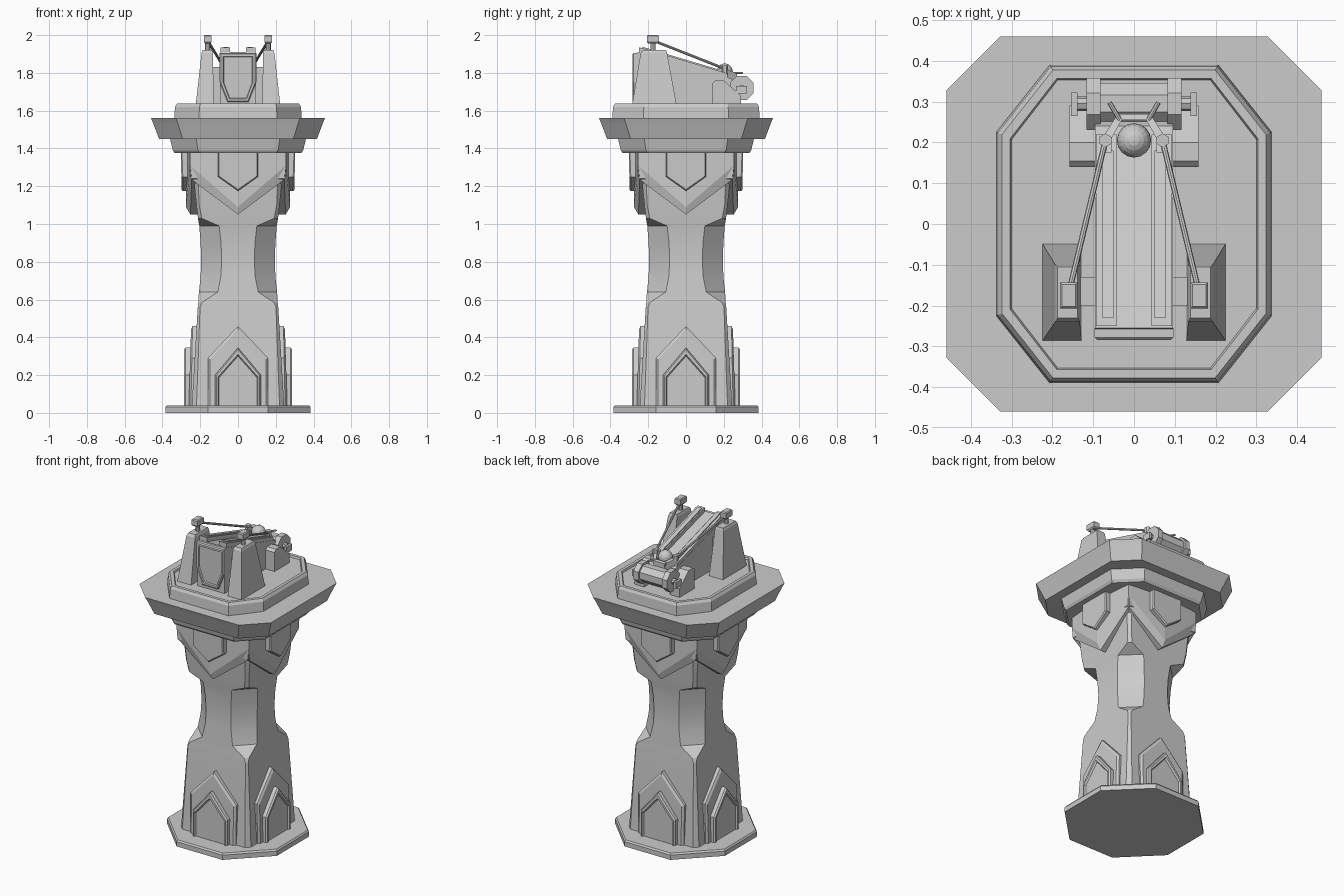
import bpy, bmesh
from math import pi
from mathutils import Vector, Matrix

if "Cube" in bpy.data.objects:
    bpy.data.objects.remove(bpy.data.objects["Cube"])


def loft(name, rings, turns=1):
    """Skin rings of equal point count, cap both ends; repeat around z."""
    bm = bmesh.new()
    rows = [[bm.verts.new(p) for p in r] for r in rings]
    n = len(rows[0])
    for a, b in zip(rows, rows[1:]):
        for i in range(n):
            j = (i + 1) % n
            bm.faces.new((a[i], a[j], b[j], b[i]))
    bm.faces.new(rows[0])
    bm.faces.new(rows[-1])
    bmesh.ops.recalc_face_normals(bm, faces=bm.faces)
    me = bpy.data.meshes.new(name)
    bm.to_mesh(me)
    bm.free()
    for k in range(turns):
        ob = bpy.data.objects.new(name, me)
        ob.rotation_euler.z = k * pi / 2
        bpy.context.collection.objects.link(ob)
    return ob


def oct_ring(hx, hy, cx, cy, z):
    return [(-hx, -hy + cy, z), (-hx + cx, -hy, z), (hx - cx, -hy, z), (hx, -hy + cy, z),
            (hx, hy - cy, z), (hx - cx, hy, z), (-hx + cx, hy, z), (-hx, hy - cy, z)]


def sq(h, c, z):
    return oct_ring(h, h, c, c, z)


def rect(x0, x1, y0, y1, z):
    return [(x0, y0, z), (x1, y0, z), (x1, y1, z), (x0, y1, z)]


def box(name, x0, x1, y0, y1, z0, z1):
    loft(name, [rect(x0, x1, y0, y1, z0), rect(x0, x1, y0, y1, z1)])


def side_prism(name, pts, x0, x1):
    """Profile of (y, z) points extruded along x."""
    loft(name, [[(x, y, z) for y, z in pts] for x in (x0, x1)])


def rod(name, a, b, r, sides=8, twist=0):
    a, b = Vector(a), Vector(b)
    bpy.ops.mesh.primitive_cylinder_add(vertices=sides, radius=r, depth=(b - a).length)
    ob = bpy.context.object
    ob.name = name
    q = (b - a).to_track_quat('Z', 'Y')
    ob.matrix_world = Matrix.Translation((a + b) / 2) @ q.to_matrix().to_4x4() @ Matrix.Rotation(twist, 4, 'Z')


# Foot plate and waisted shaft with cut corners
loft("foot_plate", [sq(.385, .225, 0), sq(.385, .225, .03), sq(.378, .221, .04)])
shaft = loft("tower_shaft", [sq(.245, .025, .03), sq(.213, .012, .56), sq(.21, .02, .585), sq(.207, .1, .64),
                             sq(.198, .107, .72), sq(.195, .109, .81), sq(.198, .108, .9),
                             sq(.205, .105, .99), sq(.212, .02, 1.03),
                             sq(.22, .015, 1.1), sq(.25, .03, 1.39)])
bpy.context.view_layer.objects.active = shaft
shaft.select_set(True)
bpy.ops.object.shade_smooth_by_angle(angle=.3)


# Pointed arches around the bottom, each a backing slab and a raised door frame
def arch(w, s, p, y, lean=0.0):
    return [(x, y + lean * z, z) for x, z in ((-w, .03), (-w, s), (0, p), (w, s), (w, .03))]


loft("arch_surround", [arch(.16, .29, .46, -.19), arch(.16, .29, .46, -.25, .02),
                       arch(.147, .285, .44, -.262, .03)], 4)
loft("arch_door", [arch(.122, .2, .345, -.2), arch(.122, .2, .345, -.278),
                   arch(.115, .198, .335, -.287), arch(.106, .19, .31, -.287),
                   arch(.1, .187, .3, -.277)], 4)


# Chevron collar: thickened top of the shaft, its V-shaped lower edge sloping inward
def collar(s, v_end, v_mid, end, mid):
    pts = ((0, 1.385), (.253, 1.385), (.253, v_end), (0, v_mid))
    return [(s * x, -(mid + (end - mid) * x / .253), z) for x, z in pts]


for s in (-1, 1):
    loft("chevron_collar", [collar(s, 1.24, 1.05, .19, .17), collar(s, 1.24, 1.05, .245, .252),
                            collar(s, 1.31, 1.09, .253, .276)], 4)


# Shield panels under the platform
def shield(w, top, s, p, y0, y1):
    return [(x, y0 if z == top else y1, z) for x, z in
            ((-w, top), (-w, s), (0, p), (w, s), (w, top))]


loft("shield_panel", [shield(.105, 1.39, 1.25, 1.175, -.2, -.2),
                      shield(.105, 1.39, 1.25, 1.175, -.297, -.292),
                      shield(.1, 1.385, 1.253, 1.183, -.303, -.3)], 4)

# Stacked octagonal platforms, the last with a sunken floor
loft("platform_corbel", [sq(.335, .13, 1.375), sq(.345, .133, 1.39), sq(.362, .14, 1.46)])
loft("platform_deck", [sq(.418, .125, 1.45), sq(.45, .131, 1.535), sq(.46, .132, 1.56)])
loft("turret_floor", [oct_ring(.337, .391, .13, .164, 1.55), oct_ring(.334, .386, .13, .163, 1.62),
                      oct_ring(.323, .377, .124, .157, 1.637), oct_ring(.304, .357, .115, .148, 1.637),
                      oct_ring(.3, .353, .113, .146, 1.625)])

# Launch chute with shield-shaped nose plate and crossbeam
side_prism("chute", [(-.27, 1.62), (-.27, 1.885), (-.255, 1.91), (.24, 1.77), (.26, 1.73), (.24, 1.62)], -.095, .095)
box("crossbeam", -.14, .14, -.2, -.13, 1.62, 1.83)


def nose(g, y):
    return [(x, y, z) for x, z in ((-.097 + g, 1.905 - g), (-.097 + g, 1.75), (-.055 + g / 2, 1.645 + g),
            (.055 - g / 2, 1.645 + g), (.097 - g, 1.75), (.097 - g, 1.905 - g))]


loft("nose_plate", [nose(0, -.255), nose(0, -.278), nose(.006, -.284), nose(.018, -.284), nose(.022, -.276)])

for s in (-1, 1):
    def X(a, b):
        return min(s * a, s * b), max(s * a, s * b)

    # Chute rails with a raised front stop
    side_prism("rail", [(-.25, 1.88), (-.25, 1.935), (-.22, 1.928), (.22, 1.797), (.22, 1.75)], *X(.043, .093))
    side_prism("rail_strip", [(-.23, 1.9), (-.23, 1.938), (.18, 1.816), (.18, 1.77)], *X(.05, .077))

    # Tapered front pylons with rope posts
    loft("pylon", [rect(*X(.128, .225), -.287, -.048, 1.62), rect(*X(.133, .193), -.24, -.1, 1.905),
                   rect(*X(.138, .187), -.23, -.105, 1.92)])
    rod("post_neck", (s * .16, -.175, 1.9), (s * .16, -.175, 1.97), .014)
    loft("post_head", [rect(*X(.146, .174), -.2, -.15, 1.955), rect(*X(.139, .181), -.207, -.143, 1.963),
                       rect(*X(.139, .181), -.207, -.143, 1.994), rect(*X(.144, .176), -.202, -.148, 2.0)])
    rod("rope", (s * .16, -.17, 1.97), (s * .07, .205, 1.822), .007)

    # Rear brackets, drum flanges and small fittings
    side_prism("bracket", [(.14, 1.62), (.14, 1.745), (.155, 1.76), (.2, 1.76), (.29, 1.68), (.29, 1.62)],
               *X(.09, .158))
    rod("drum_flange", (s * .082, .295, 1.72), (s * .117, .295, 1.72), .068, 8, pi / 8)
    rod("drum_hub", (s * .11, .295, 1.72), (s * .14, .295, 1.72), .018)
    box("latch", *X(.138, .154), .265, .322, 1.69, 1.73)
    rod("rope_bolt", (s * .07, .205, 1.785), (s * .07, .205, 1.838), .017, 6)
    rod("cradle_pin", (s * .035, .255, 1.8), (s * .06, .298, 1.8), .006)

rod("winding_drum", (-.09, .295, 1.72), (.09, .295, 1.72), .055, 8, pi / 8)

# Cradle holding the round shot
cradle = [(-.075, .175), (-.075, .215), (-.04, .27), (.04, .27), (.075, .215), (.075, .175),
          (.055, .175), (.055, .21), (.03, .255), (-.03, .255), (-.055, .21), (-.055, .175)]
loft("cradle", [[(x, y, z - .35 * (y - .2)) for x, y in cradle] for z in (1.77, 1.823)])
bpy.ops.mesh.primitive_uv_sphere_add(segments=16, ring_count=10, radius=.042, location=(0, .205, 1.808))
bpy.context.object.name = "round_shot"
